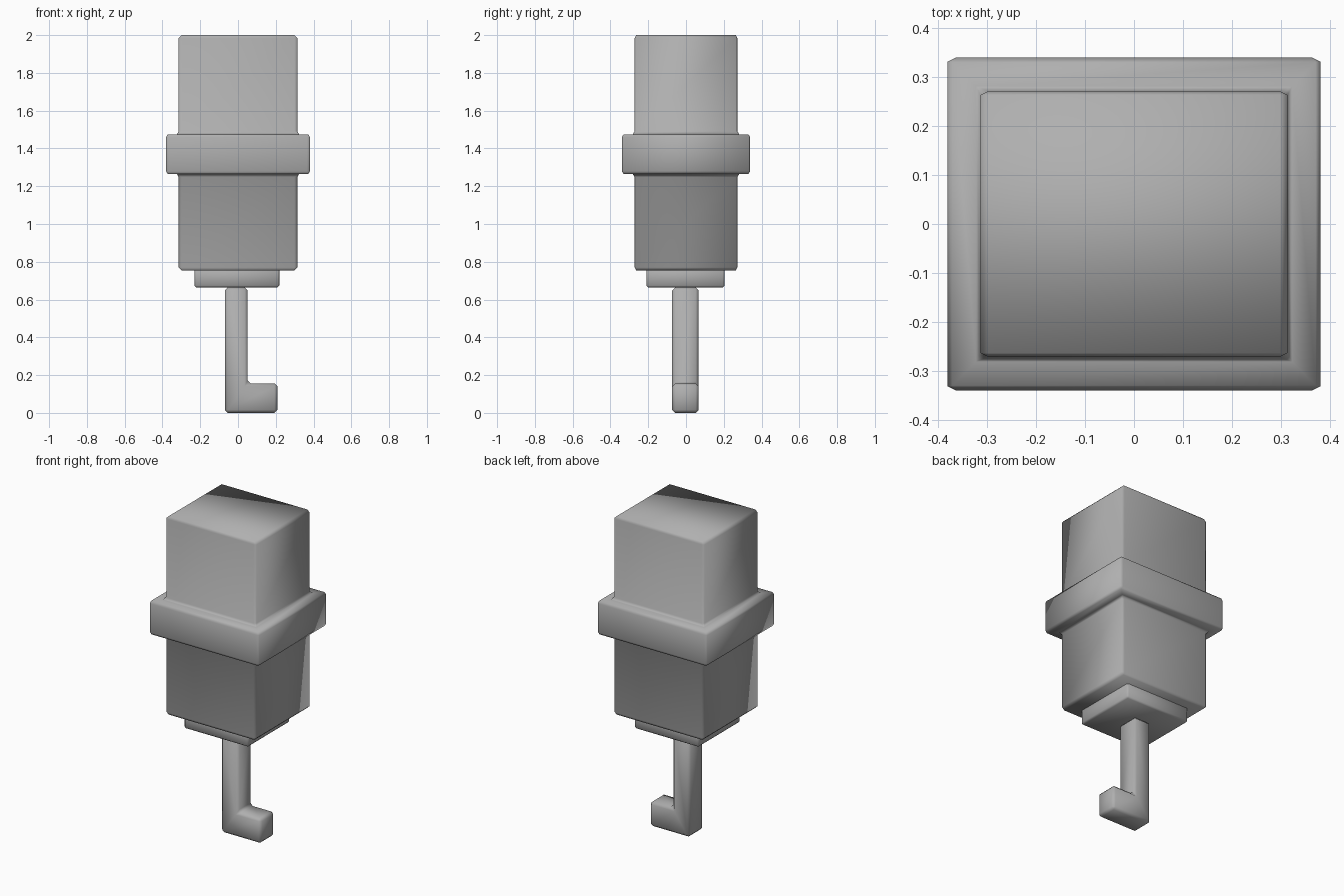
import bpy

if "Cube" in bpy.data.objects:
    bpy.data.objects.remove(bpy.data.objects["Cube"])

STRETCH = 2.0  # bevels on the housing are half as wide along y

# Dark grey finish shared by all parts
grey = bpy.data.materials.new("dark_grey")
grey.diffuse_color = (0.43, 0.43, 0.43, 1)
grey.use_nodes = True
grey.node_tree.nodes["Principled BSDF"].inputs["Base Color"].default_value = grey.diffuse_color


def make_part(name, verts, faces, bevel, stretch=1.0):
    """Mesh with a one-step bevel and smooth shading; bevel is narrowed along y by stretch."""
    mesh = bpy.data.meshes.new(name)
    mesh.from_pydata([(x, y * stretch, z) for x, y, z in verts], [], faces)
    mesh.shade_smooth()
    mesh.materials.append(grey)
    obj = bpy.data.objects.new(name, mesh)
    bpy.context.collection.objects.link(obj)
    obj.scale.y = 1 / stretch
    mod = obj.modifiers.new("bevel", 'BEVEL')
    mod.width = bevel
    mod.segments = 1
    mod.limit_method = 'ANGLE'
    return obj


def loft(name, rings, bevel, cx=0.0, cy=0.0, stretch=1.0):
    """Stack rectangular rings (half x, half y, z) and cap both ends."""
    verts = [(cx + sx * hx, cy + sy * hy, z) for hx, hy, z in rings
             for sx, sy in ((-1, -1), (1, -1), (1, 1), (-1, 1))]
    n = len(rings)
    faces = [(3, 2, 1, 0), tuple(range(4 * n - 4, 4 * n))]
    for r in range(0, 4 * (n - 1), 4):
        for i in range(4):
            j = (i + 1) % 4
            faces.append((r + i, r + j, r + j + 4, r + i + 4))
    return make_part(name, verts, faces, bevel, stretch)


# Housing with its raised collar
body, collar = (0.314, 0.272), (0.381, 0.34)
loft("housing", [(*body, 0.754), (*body, 1.264), (*collar, 1.264),
                 (*collar, 1.475), (*body, 1.475), (*body, 2.0)],
     0.016, stretch=STRETCH)

# Small plate under the housing
loft("base_plate", [(0.225, 0.207, 0.664), (0.225, 0.207, 0.775)], 0.01, cx=-0.006, cy=-0.003)

# L-shaped stem and hook
profile = [(-0.07, 0), (0.209, 0), (0.209, 0.156), (0.051, 0.156), (0.051, 0.664), (-0.07, 0.664)]
n = len(profile)
verts = [(x, y, z) for y in (-0.073, 0.067) for x, z in profile]
faces = [tuple(range(n)), tuple(reversed(range(n, 2 * n)))]
faces += [(i, i + n, (i + 1) % n + n, (i + 1) % n) for i in range(n)]
make_part("hook_stem", verts, faces, 0.016)
